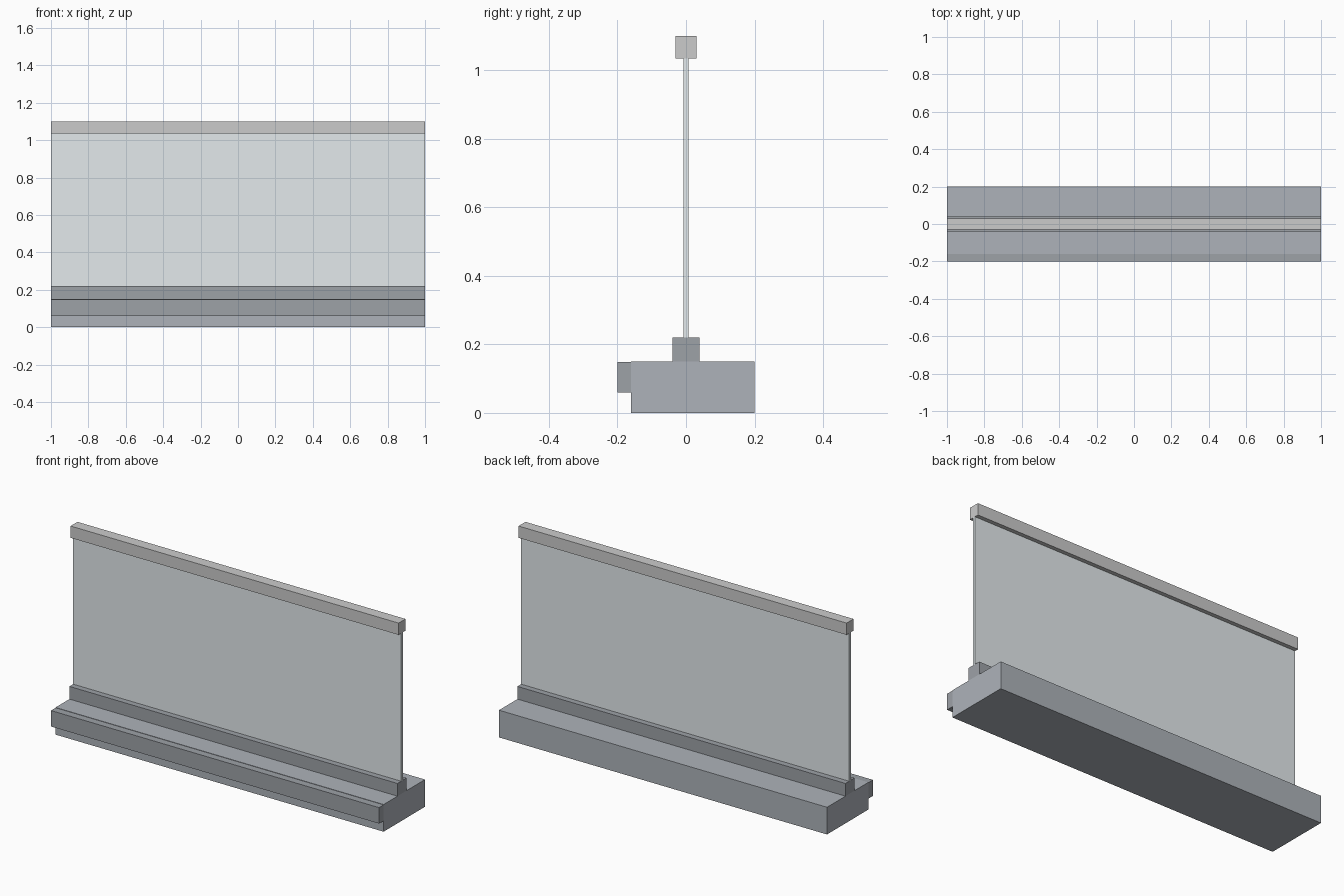
import bpy
import bmesh

if "Cube" in bpy.data.objects:
    bpy.data.objects.remove(bpy.data.objects["Cube"])

LENGTH = 2.0


def material(name, rgb):
    mat = bpy.data.materials.new(name)
    mat.diffuse_color = (*rgb, 1.0)
    mat.use_nodes = True
    mat.node_tree.nodes["Principled BSDF"].inputs["Base Color"].default_value = mat.diffuse_color
    return mat


def bar(name, y0, y1, z0, z1, mat=None):
    """Full-length rectangular bar running along x."""
    bm = bmesh.new()
    bmesh.ops.create_cube(bm, size=1.0)
    bmesh.ops.scale(bm, vec=(LENGTH, y1 - y0, z1 - z0), verts=bm.verts)
    bmesh.ops.translate(bm, vec=(0, (y0 + y1) / 2, (z0 + z1) / 2), verts=bm.verts)
    mesh = bpy.data.meshes.new(name)
    bm.to_mesh(mesh)
    bm.free()
    obj = bpy.data.objects.new(name, mesh)
    bpy.context.collection.objects.link(obj)
    if mat:
        mesh.materials.append(mat)
    return obj


slate = material("slate", (0.42, 0.45, 0.49))
dark_metal = material("dark_metal", (0.34, 0.36, 0.39))
glass = material("glass", (0.77, 0.82, 0.84))

# Floor slab edge and the fascia strip on its front
bar("floor_slab", -0.16, 0.20, 0.0, 0.15, slate)
bar("front_fascia", -0.20, -0.16, 0.06, 0.148, dark_metal)

# Base shoe holding the glass panel
bar("base_shoe", -0.04, 0.04, 0.15, 0.22, dark_metal)
bar("glass_panel", -0.0075, 0.0075, 0.22, 1.035, glass)

# Square handrail capping the glass
bar("top_rail", -0.03, 0.03, 1.035, 1.10)
